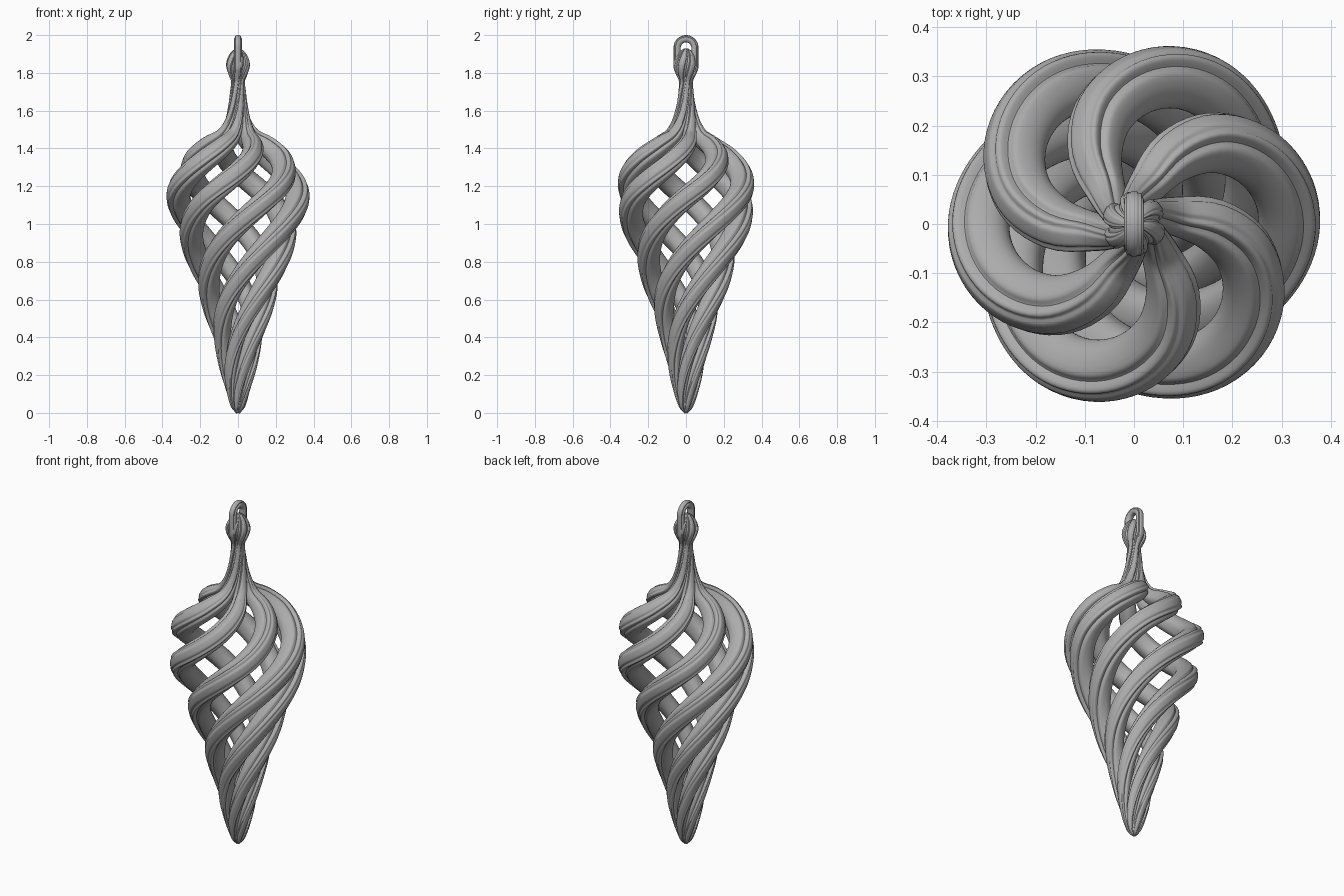
import bpy, bmesh, math
from mathutils import Vector

if "Cube" in bpy.data.objects:
    bpy.data.objects.remove(bpy.data.objects["Cube"], do_unlink=True)

GREY = (0.42, 0.42, 0.42, 1)
metal = bpy.data.materials.new("grey metal")
metal.use_nodes = True
metal.diffuse_color = GREY
metal.node_tree.nodes["Principled BSDF"].inputs["Base Color"].default_value = GREY

ARMS, SIDES, RINGS = 6, 64, 150
WIDEST = 1.14
UPPER_TWIST, LOWER_TWIST = math.radians(222), math.radians(205)

# Outer silhouette: height, radius
PROFILE = [(0, .01), (.04, .04), (.2, .088), (.4, .138), (.6, .2), (.8, .268), (1, .343),
           (1.14, .378), (1.24, .36), (1.34, .295), (1.41, .21), (1.46, .13), (1.52, .085),
           (1.6, .057), (1.7, .042), (1.76, .038), (1.8, .055), (1.84, .066),
           (1.88, .054), (1.91, .032), (1.925, .012)]


def radius(z):
    """Smooth interpolation through the silhouette points."""
    p = PROFILE
    i = max(k for k in range(len(p) - 1) if p[k][0] <= z + 1e-9)

    def slope(k):
        a, b = p[max(k - 1, 0)], p[min(k + 1, len(p) - 1)]
        return (b[1] - a[1]) / (b[0] - a[0])
    h = p[i + 1][0] - p[i][0]
    t = (z - p[i][0]) / h
    return ((2*t**3 - 3*t**2 + 1) * p[i][1] + (t**3 - 2*t**2 + t) * h * slope(i)
            + (3*t**2 - 2*t**3) * p[i + 1][1] + (t**3 - t**2) * h * slope(i + 1))


def groove(angle, position, spread, depth):
    return depth * math.exp(-((angle - position) / spread) ** 2)


def section(center, out, side, half_width, half_depth):
    """Rounded bar section with deep shoulder grooves and finer outer flutes."""
    pts = []
    for k in range(SIDES):
        a = 2 * math.pi * k / SIDES
        c, s = math.cos(a), math.sin(a)
        turn = math.acos(max(-1, min(1, c)))
        flute = 1 - groove(turn, 1.1, .2, .22) - groove(turn, .45, .13, .1)
        taper = 1 + .12 * min(c, 0)
        u = math.copysign(abs(s) ** .75, s) * half_width * flute * taper
        v = math.copysign(abs(c) ** .75, c) * half_depth * flute
        pts.append(center + side * u + out * v)
    return pts


def loft(name, sections, closed=False):
    bm = bmesh.new()
    rings = [[bm.verts.new(p) for p in sec] for sec in sections]
    pairs = list(zip(rings, rings[1:]))
    if closed:
        pairs.append((rings[-1], rings[0]))
    else:
        bm.faces.new(rings[0])
        bm.faces.new(rings[-1])
    for a, b in pairs:
        for k in range(SIDES):
            n = (k + 1) % SIDES
            bm.faces.new((a[k], a[n], b[n], b[k]))
    bmesh.ops.recalc_face_normals(bm, faces=bm.faces)
    mesh = bpy.data.meshes.new(name)
    bm.to_mesh(mesh)
    bm.free()
    mesh.materials.append(metal)
    obj = bpy.data.objects.new(name, mesh)
    bpy.context.collection.objects.link(obj)
    bpy.ops.object.select_all(action="DESELECT")
    obj.select_set(True)
    bpy.context.view_layer.objects.active = obj
    bpy.ops.object.shade_smooth_by_angle(angle=math.radians(40))
    return obj


# Spiral arm, running from the tip through the neck into the bulb
def arm_point(z):
    r = radius(z)
    width = .06 * (1 - math.exp(-r / .125))
    a = (UPPER_TWIST if z > WIDEST else LOWER_TWIST) * (z - WIDEST)
    return Vector((math.cos(a), math.sin(a), 0)), r, width


def arm_center(z):
    radial, r, width = arm_point(z)
    return radial * (r - 1.1 * width) + Vector((0, 0, z))


sections = []
top = PROFILE[-1][0]
for i in range(RINGS + 1):
    z = top * i / RINGS
    lo, hi = max(z - .006, 0), min(z + .006, top)
    tangent = (arm_center(hi) - arm_center(lo)).normalized()
    radial, r, width = arm_point(z)
    out = (radial - tangent * radial.dot(tangent)).normalized()
    sections.append(section(arm_center(z), out, tangent.cross(out), width, 1.1 * width))

arm = loft("spiral_arm_1", sections)
for i in range(1, ARMS):
    copy = bpy.data.objects.new(f"spiral_arm_{i + 1}", arm.data)
    copy.rotation_euler.z = i * 2 * math.pi / ARMS
    bpy.context.collection.objects.link(copy)

# Hanging loop: an upright oval standing in the bulb
loop = []
for i in range(64):
    a = 2 * math.pi * i / 64
    out = Vector((0, math.cos(a), math.sin(a)))
    middle = Vector((0, 0, 1.934 if i < 32 else 1.835))
    loop.append(section(middle + out * .047, out, Vector((1, 0, 0)), .02, .019))
loft("hanging_loop", loop, closed=True)
